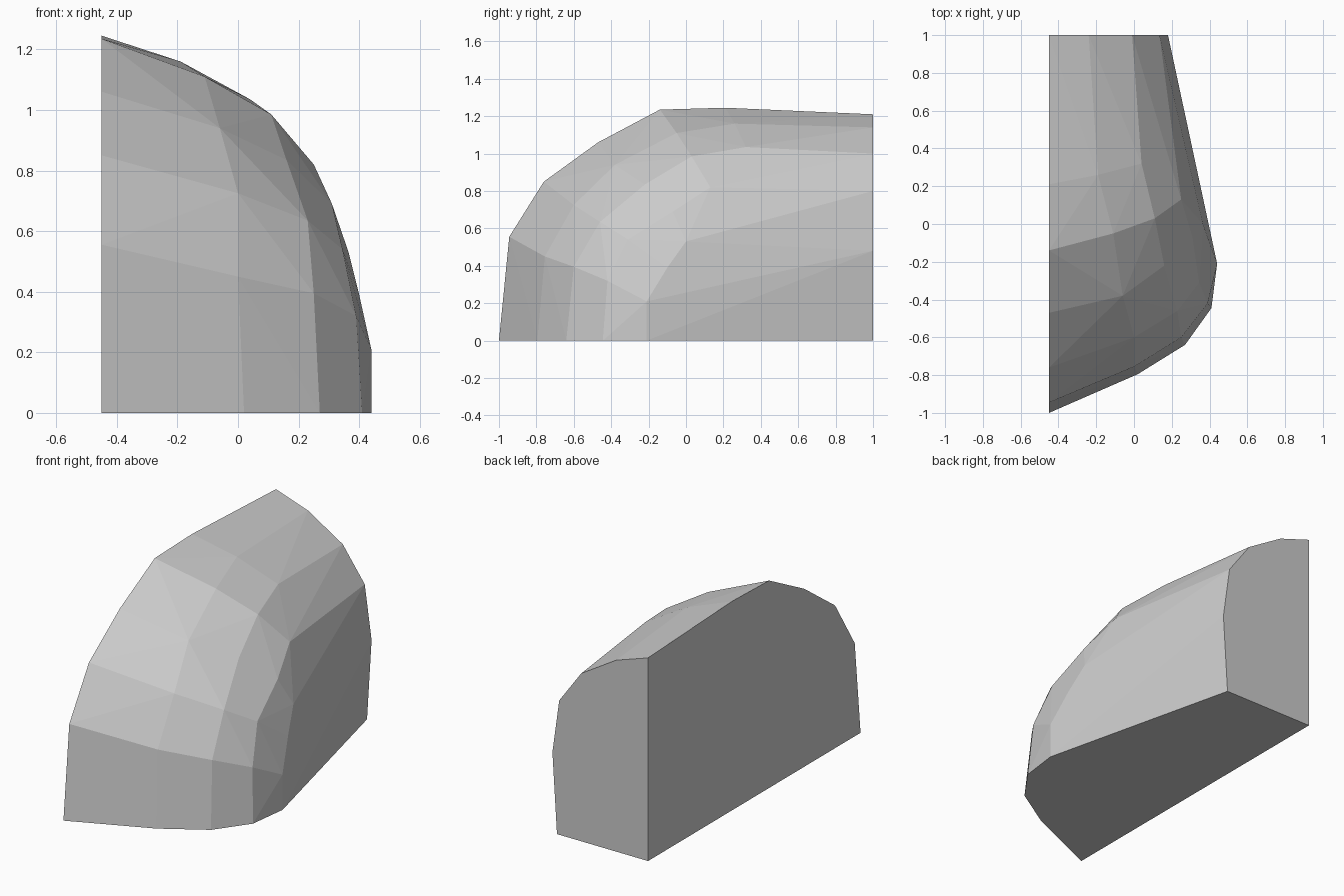
import bpy, bmesh

if "Cube" in bpy.data.objects:
    bpy.data.objects.remove(bpy.data.objects["Cube"])

# Facet corners as rings over the boulder, each running from the cut side outward
rings = [
    # foot
    [(-.45, -1, 0), (.02, -.795, 0), (.27, -.64, 0), (.41, -.445, 0), (.44, -.21, 0), (.15, 1, 0)],
    # lower shoulder
    [(-.45, -.945, .555), (0, -.755, .45), (.25, -.6, .395), (.39, -.42, .32), (.44, -.21, .21), (.18, 1, .48)],
    # upper shoulder
    [(-.45, -.76, .85), (0, -.6, .725), (.23, -.46, .635), (.345, -.31, .54), (.40, -.1, .39)],
    # brow
    [(-.45, -.47, 1.06), (-.06, -.38, .94), (.16, -.22, .835), (.31, -.07, .69), (.365, .0, .53)],
    # crest
    [(-.45, -.14, 1.235), (-.11, -.05, 1.11), (.11, .03, .985), (.25, .13, .82), (.135, 1, .8)],
    # crown and back edge
    [(-.45, .21, 1.245), (-.19, .26, 1.16), (.04, .32, 1.035)],
    [(-.45, 1, 1.21), (-.24, 1, 1.14), (-.01, 1, 1.0)],
    # hidden bottom corner
    [(-.45, 1, 0)],
]

# Solid faceted boulder wrapped around the corners
bm = bmesh.new()
for ring in rings:
    for p in ring:
        bm.verts.new(p)
hull = bmesh.ops.convex_hull(bm, input=bm.verts[:])
loose = [v for v in bm.verts if not v.link_faces]
bmesh.ops.delete(bm, geom=loose, context='VERTS')

# Merge the flat cut sides and base into single faces
bmesh.ops.dissolve_limit(bm, angle_limit=0.01, verts=bm.verts[:], edges=bm.edges[:])
bmesh.ops.recalc_face_normals(bm, faces=bm.faces[:])

mesh = bpy.data.meshes.new("boulder")
bm.to_mesh(mesh)
bm.free()

# Plain grey stone
stone = bpy.data.materials.new("grey stone")
stone.diffuse_color = (0.6, 0.6, 0.6, 1)
stone.use_nodes = True
stone.node_tree.nodes["Principled BSDF"].inputs["Base Color"].default_value = stone.diffuse_color
mesh.materials.append(stone)
boulder = bpy.data.objects.new("boulder", mesh)
bpy.context.collection.objects.link(boulder)
